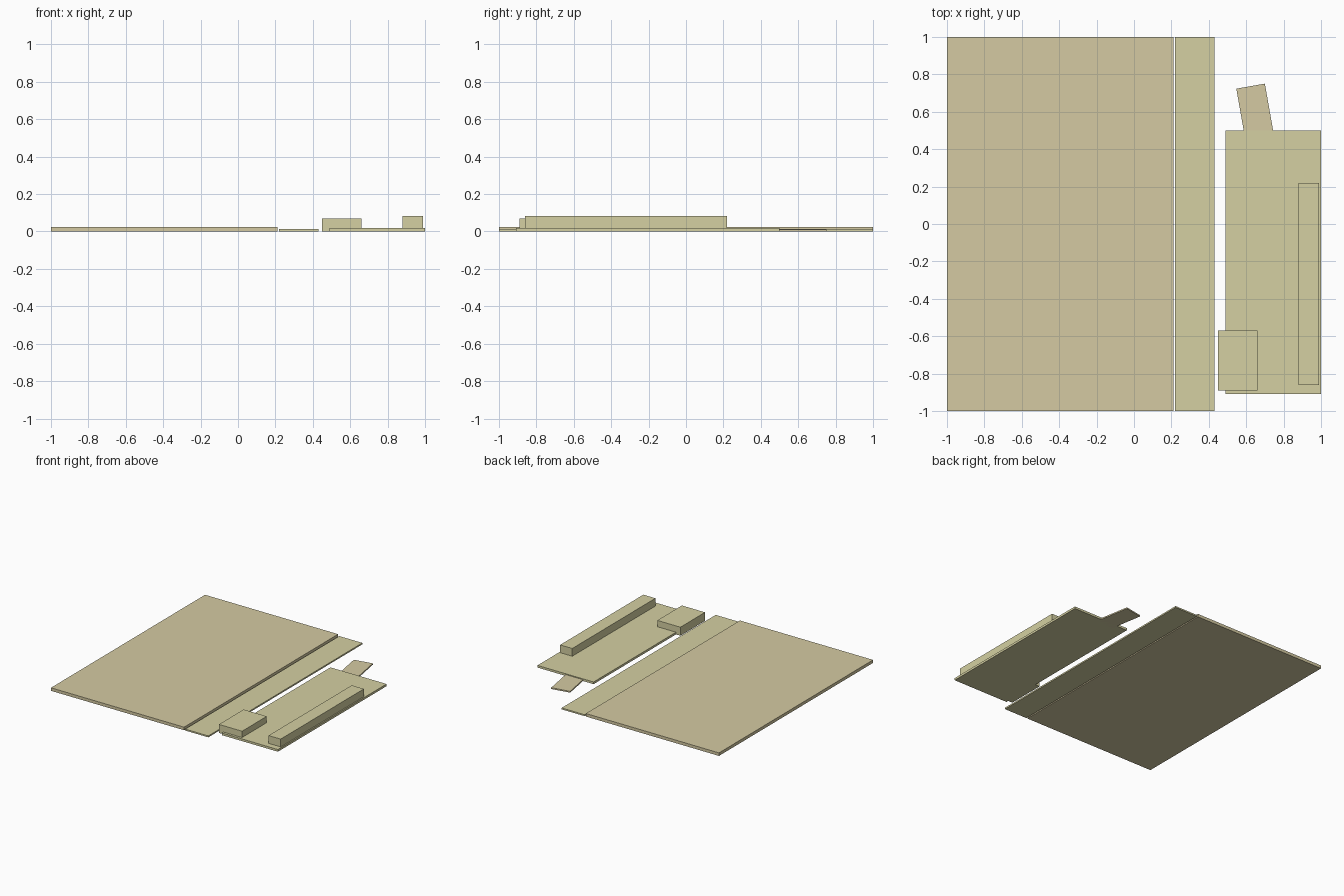
import bpy
from math import radians

if "Cube" in bpy.data.objects:
    bpy.data.objects.remove(bpy.data.objects["Cube"])


def material(name, color):
    m = bpy.data.materials.new(name)
    m.diffuse_color = color
    m.use_nodes = True
    m.node_tree.nodes["Principled BSDF"].inputs["Base Color"].default_value = m.diffuse_color
    return m


tan = material("tan", (0.66, 0.59, 0.36, 1))
olive = material("olive", (0.66, 0.63, 0.36, 1))


def box(name, x, y, z, mat, angle=0):
    """Box from (min, max) ranges, turned about its own centre."""
    bpy.ops.mesh.primitive_cube_add(
        size=1, location=[(a + b) / 2 for a, b in (x, y, z)])
    ob = bpy.context.object
    ob.name = name
    ob.scale = [b - a for a, b in (x, y, z)]
    bpy.ops.object.transform_apply(location=False, rotation=False, scale=True)
    ob.rotation_euler.z = radians(angle)
    ob.data.materials.append(mat)
    return ob


# Large ground slab and the lower strip beside it
box("ground_slab", (-1, 0.21), (-1, 1), (0, 0.025), tan)
box("side_strip", (0.22, 0.43), (-1, 1), (0, 0.012), olive)

# Separate platform with two blocks standing on it
box("platform", (0.49, 1), (-0.91, 0.50), (0, 0.018), olive)
box("small_block", (0.45, 0.66), (-0.89, -0.57), (0, 0.07), olive)
box("long_block", (0.88, 0.99), (-0.86, 0.22), (0, 0.082), olive)

# Thin angled path leaving the back of the platform
box("angled_path", (0.57, 0.725), (0.461, 0.739), (0, 0.011), tan, 10)
